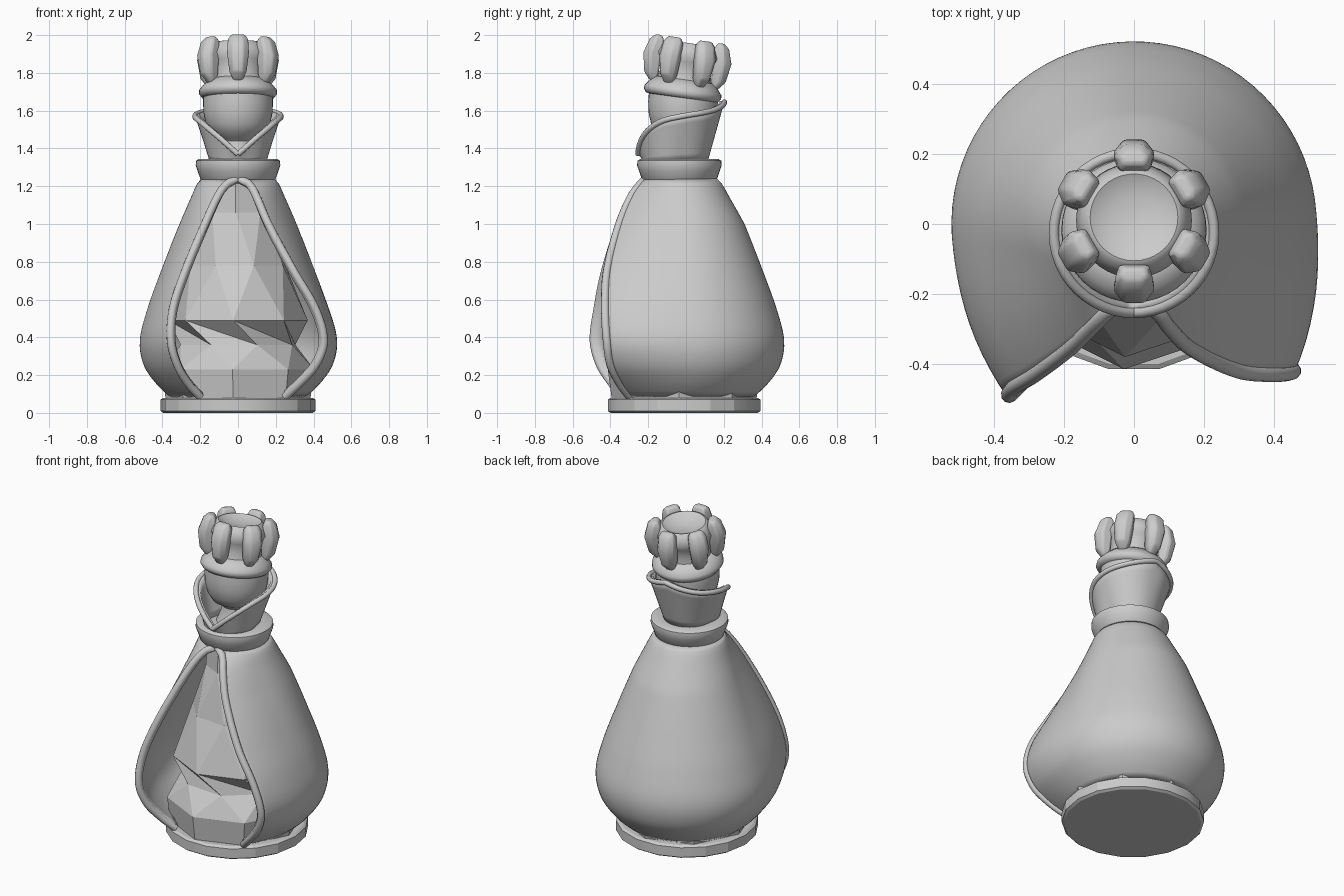
import bpy, math
from mathutils import Vector, Matrix

if "Cube" in bpy.data.objects:
    bpy.data.objects.remove(bpy.data.objects["Cube"])

TAU = 2 * math.pi


def make(name, verts, faces, smooth=35, mat=None):
    me = bpy.data.meshes.new(name)
    me.from_pydata([tuple(v) for v in verts], [], faces)
    ob = bpy.data.objects.new(name, me)
    bpy.context.collection.objects.link(ob)
    if mat:
        ob.matrix_world = mat
    if smooth:
        for o in bpy.context.selected_objects:
            o.select_set(False)
        ob.select_set(True)
        bpy.context.view_layer.objects.active = ob
        bpy.ops.object.shade_smooth_by_angle(angle=math.radians(smooth))
    return ob


def grid_faces(rows, cols, wrap):
    n = cols if wrap else cols - 1
    return [(i * cols + j, i * cols + (j + 1) % cols, (i + 1) * cols + (j + 1) % cols, (i + 1) * cols + j)
            for i in range(rows - 1) for j in range(n)]


def lathe(name, prof, n=40, smooth=35, mat=None):
    verts = [(r * math.cos(TAU * k / n), r * math.sin(TAU * k / n), z) for r, z in prof for k in range(n)]
    faces = grid_faces(len(prof), n, True)
    faces += [tuple(reversed(range(n))), tuple(range(n * (len(prof) - 1), n * len(prof)))]
    return make(name, verts, faces, smooth, mat)


def curve(table, t):
    """Smooth interpolation of rows (t, a, b, ...)."""
    k = max(i for i in range(len(table) - 1) if i == 0 or table[i][0] <= t)
    p, q = table[k], table[k + 1]
    a, b = table[max(k - 1, 0)], table[min(k + 2, len(table) - 1)]
    h = q[0] - p[0]
    u = (t - p[0]) / h
    out = []
    for c in range(1, len(p)):
        m0 = (q[c] - a[c]) / (q[0] - a[0]) * h
        m1 = (b[c] - p[c]) / (b[0] - p[0]) * h
        out.append((2*u**3 - 3*u*u + 1) * p[c] + (u**3 - 2*u*u + u) * m0 + (3*u*u - 2*u**3) * q[c] + (u**3 - u*u) * m1)
    return out


def tube(name, pts, radius):
    cu = bpy.data.curves.new(name, 'CURVE')
    cu.dimensions = '3D'
    cu.bevel_depth = radius
    cu.bevel_resolution = 3
    cu.use_fill_caps = True
    s = cu.splines.new('POLY')
    s.points.add(len(pts) - 1)
    for p, v in zip(s.points, pts):
        p.co = (*v, 1)
    ob = bpy.data.objects.new(name, cu)
    bpy.context.collection.objects.link(ob)
    for o in bpy.context.selected_objects:
        o.select_set(False)
    ob.select_set(True)
    bpy.context.view_layer.objects.active = ob
    bpy.ops.object.convert(target='MESH')
    bpy.ops.object.shade_smooth()
    return bpy.context.object


def solidify(ob, t):
    m = ob.modifiers.new('thickness', 'SOLIDIFY')
    m.thickness = t
    m.offset = -1


# Base disc
lathe('base', [(.395, 0), (.41, .01), (.41, .07), (.395, .08)], 18, 20, Matrix.Translation((0, -.01, 0)))

# Faceted twisted robe under the cloak
rings = [(.08, .385, 0), (.23, .405, 0), (.36, .32, .5), (.49, .37, 0), (.78, .265, .5), (1.06, .18, 1), (1.24, .17, 1)]
n = 8
verts = []
for z, r, tw in rings:
    for k in range(n):
        a = -math.pi / 2 - .07 + TAU * (k + tw) / n
        verts.append((r * math.cos(a), r * math.sin(a) - .01, z))
faces = []
for a, b, c, d in grid_faces(len(rings), n, True):
    faces += [(a, b, d), (b, c, d)]
make('robe', verts, faces + [tuple(reversed(range(n)))], 0)

# Cloak: height, radius, left opening edge x y, right opening edge x y
cloak = [(.085, .36, -.20, -.35, .25, -.31),
         (.15, .43, -.26, -.40, .32, -.36),
         (.25, .498, -.32, -.465, .41, -.41),
         (.38, .52, -.355, -.50, .455, -.43),
         (.55, .48, -.345, -.48, .41, -.44),
         (.75, .408, -.28, -.44, .295, -.43),
         (1.0, .31, -.175, -.36, .16, -.365),
         (1.15, .245, -.105, -.29, .095, -.30),
         (1.21, .218, -.06, -.25, .06, -.255),
         (1.24, .195, -.005, -.225, .005, -.225)]
rows, cols = 44, 61
verts, left, right = [], [], []
for i in range(rows):
    z = .085 + 1.155 * i / (rows - 1)
    r, lx, ly, rx, ry = curve(cloak, z)
    cy = -.03 * max(0, (z - 1) / .24)
    ly, ry = ly - cy, ry - cy
    al, ar = math.atan2(ly, lx) + TAU, math.atan2(ry, rx)
    dl, dr = math.hypot(lx, ly) - r, math.hypot(rx, ry) - r
    for j in range(cols):
        a = ar + (al - ar) * j / (cols - 1)
        fr = max(0, 1 - (a - ar) / .85) ** 1.8
        fl = max(0, 1 - (al - a) / .85) ** 1.8
        q = r + dr * fr + dl * fl
        verts.append((q * math.cos(a), q * math.sin(a) + cy, z))
    right.append(Vector(verts[-cols]))
    left.append(Vector(verts[-1]))
ob = make('cloak', verts, grid_faces(rows, cols, False), 60)
solidify(ob, .03)

# Rolled hem around the opening
tube('cloak_hem', [v + Vector((0, .012, 0)) for v in left + right[::-1]], .022)

# Lower collar ring
lathe('neck_ring', [(.15, 1.215), (.185, 1.225), (.2, 1.24), (.215, 1.285), (.224, 1.31), (.222, 1.335),
                    (.205, 1.345), (.13, 1.34)], 40, 40, Matrix.Translation((0, -.035, 0)))

# Upstanding V collar: angle from front, rim height
rim_h = [(0, 1.37), (30, 1.47), (60, 1.54), (90, 1.57), (135, 1.60), (180, 1.645)]
cols, rows = 48, 7
verts, rim = [], []
for i in range(rows):
    u = i / (rows - 1)
    for j in range(cols):
        t = 360 * j / cols
        d = min(t, 360 - t)
        a = math.radians(t - 90)
        top = curve(rim_h, d)[0]
        r0, r1 = .14 + .06 * max(0, math.cos(math.radians(d))), .228
        r = r0 + (r1 - r0) * u
        v = (r * math.cos(a), r * math.sin(a) - .025, 1.33 + (top - 1.33) * u)
        verts.append(v)
        if i == rows - 1:
            rim.append(v)
ob = make('collar', verts, grid_faces(rows, cols, True), 60)
solidify(ob, .025)
tube('collar_hem', rim + rim[:1], .015)

# Neck and head
lathe('head', [(.12, 1.33), (.09, 1.4), (.085, 1.44), (.1, 1.455), (.14, 1.48), (.17, 1.53), (.183, 1.59),
               (.185, 1.65), (.18, 1.71)], 40, 50, Matrix.Translation((0, -.015, 0)))

# Crown, tilted back
tilt = Matrix.Translation((0, -.02, 1.68)) @ Matrix.Rotation(math.radians(-8), 4, 'X')
lathe('crown_band', [(.16, -.015), (.192, -.01), (.207, .01), (.205, .03), (.185, .055), (.15, .085)], 40, 50, tilt)
lathe('crown_core', [(.15, .06), (.135, .12), (.15, .18), (.165, .215), (.15, .25), (.135, .275), (.125, .28),
                     (.112, .272), (.07, .255), (.01, .25)], 40, 50, tilt)

# Six crown prongs: height, inner radius, outer radius, half width
prong = [(.055, .15, .18, .025), (.10, .14, .218, .047), (.2, .14, .235, .06), (.275, .135, .212, .056), (.302, .15, .185, .04)]
for k in range(6):
    verts = []
    for z, ri, ro, w in prong:
        m = ri + (ro - ri) * .6
        verts += [(ri, -w * .75, z), (m, -w, z), (ro, -w * .5, z), (ro, w * .5, z), (m, w, z), (ri, w * .75, z)]
    faces = grid_faces(len(prong), 6, True) + [tuple(range(5, -1, -1)), tuple(range(24, 30))]
    spin = Matrix.Rotation(-math.pi / 2 + TAU * k / 6, 4, 'Z')
    ob = make('crown_prong', verts, faces, 50, tilt @ spin)
    b = ob.modifiers.new('soft', 'BEVEL')
    b.width = .009
    b.segments = 2
